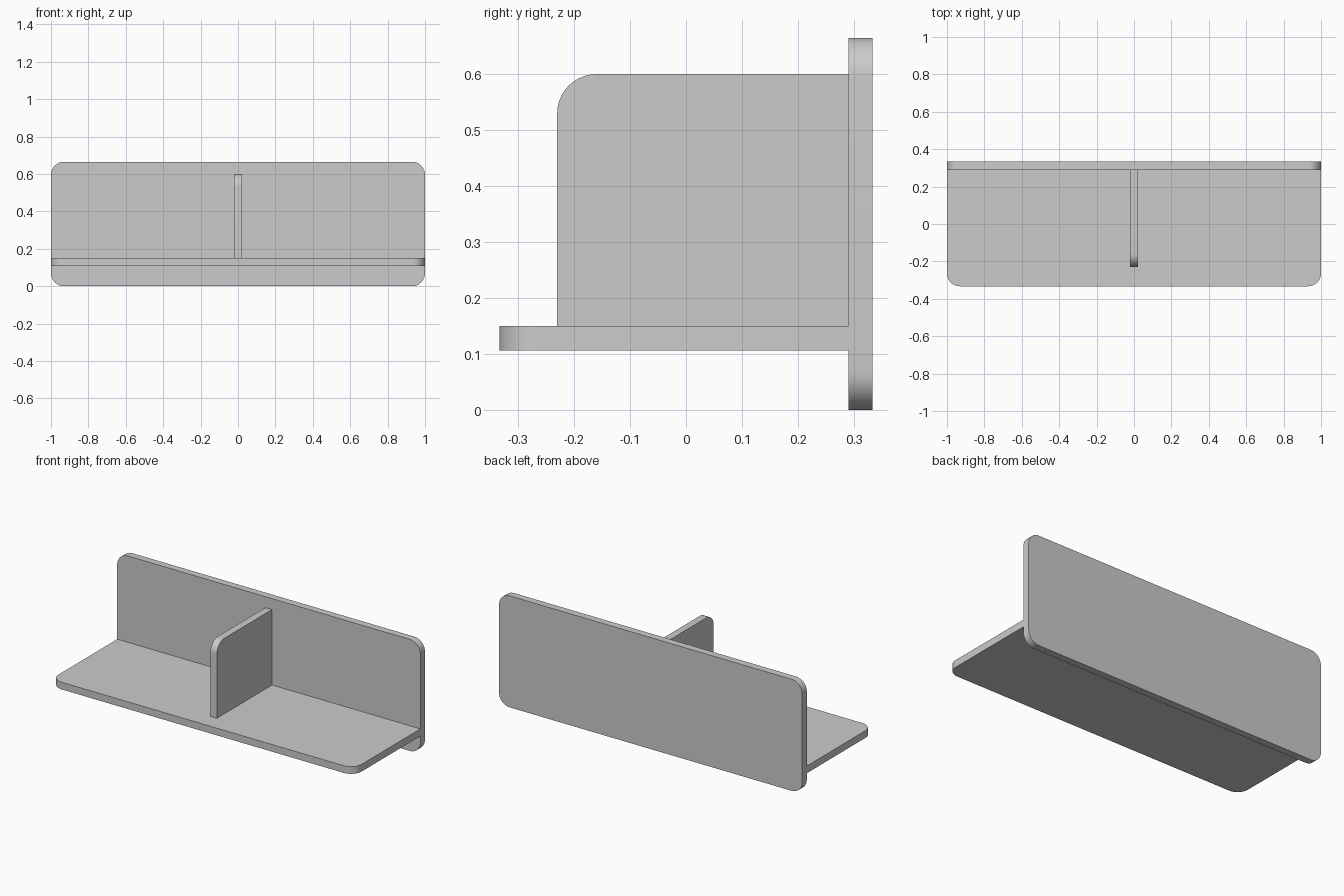
import bpy, bmesh, math
from mathutils import Vector

cube = bpy.data.objects.get("Cube")
if cube:
    bpy.data.objects.remove(cube, do_unlink=True)

RADIUS = 0.07
THICK = 0.043
STEPS = 12

grey = bpy.data.materials.new("plain grey")
grey.use_nodes = True
colour = (0.6, 0.6, 0.6, 1)
grey.diffuse_color = colour
grey.node_tree.nodes["Principled BSDF"].inputs["Base Color"].default_value = colour


def outline(u0, u1, v0, v1, rounded):
    """Rectangle whose named corners are replaced by quarter arcs."""
    corners = [("low_right", u1, v0, -1, 1), ("high_right", u1, v1, -1, -1),
               ("high_left", u0, v1, 1, -1), ("low_left", u0, v0, 1, 1)]
    points = []
    for i, (name, u, v, su, sv) in enumerate(corners):
        if name not in rounded:
            points.append((u, v))
            continue
        for k in range(STEPS + 1):
            a = math.pi / 2 * (i - 1 + k / STEPS)
            points.append((u + su * RADIUS + RADIUS * math.cos(a),
                           v + sv * RADIUS + RADIUS * math.sin(a)))
    return points


def plate(name, points, place, push):
    """Extrude an outline, placed in space by a function, into a plate."""
    bm = bmesh.new()
    face = bm.faces.new([bm.verts.new(place(u, v)) for u, v in points])
    new = bmesh.ops.extrude_face_region(bm, geom=[face])["geom"]
    moved = [g for g in new if isinstance(g, bmesh.types.BMVert)]
    bmesh.ops.translate(bm, verts=moved, vec=Vector(push))
    bmesh.ops.recalc_face_normals(bm, faces=bm.faces)
    mesh = bpy.data.meshes.new(name)
    bm.to_mesh(mesh)
    bm.free()
    mesh.materials.append(grey)
    obj = bpy.data.objects.new(name, mesh)
    bpy.context.collection.objects.link(obj)
    bpy.ops.object.select_all(action="DESELECT")
    obj.select_set(True)
    bpy.context.view_layer.objects.active = obj
    bpy.ops.object.shade_smooth_by_angle(angle=math.radians(30))


BACK = 0.333
WALL = BACK - THICK
SHELF_TOP = 0.15

# Upright back panel, rounded on all corners
plate("back_panel",
      outline(-1, 1, 0, 0.665, ("low_right", "high_right", "high_left", "low_left")),
      lambda u, v: (u, WALL, v), (0, THICK, 0))

# Shelf, rounded at the front corners
plate("shelf", outline(-1, 1, -BACK, WALL, ("low_right", "low_left")),
      lambda u, v: (u, v, SHELF_TOP - THICK), (0, 0, THICK))

# Central divider, rounded at the upper front corner
plate("divider", outline(-0.23, WALL, SHELF_TOP, 0.6, ("high_left",)),
      lambda u, v: (-THICK / 2, u, v), (THICK, 0, 0))
